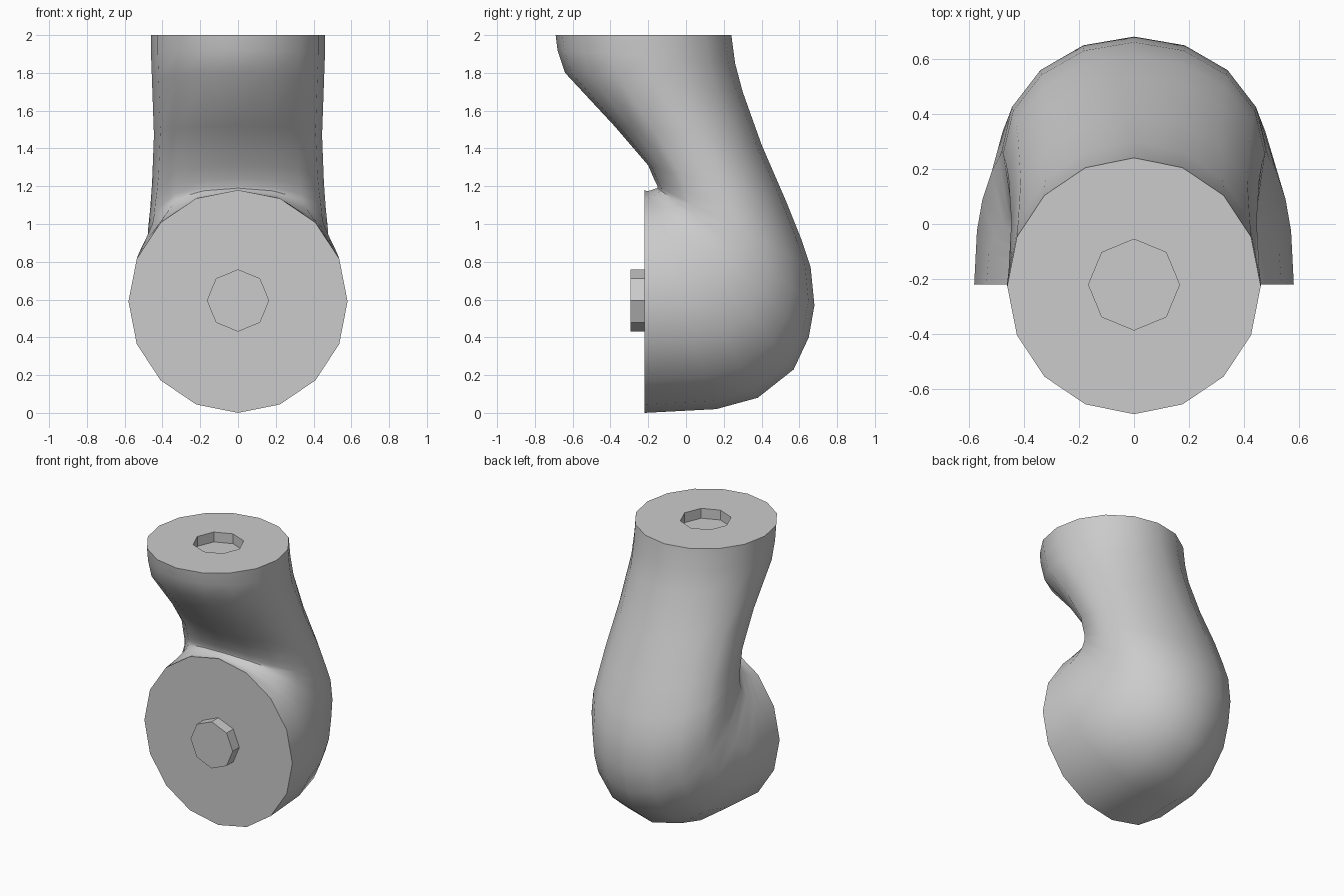
import bpy, bmesh, math
from mathutils import Vector

if "Cube" in bpy.data.objects:
    bpy.data.objects.remove(bpy.data.objects["Cube"], do_unlink=True)

SIDES = 16

# Single grey plastic colour
grey = bpy.data.materials.new("plain grey")
grey.use_nodes = True
colour = (0.6, 0.6, 0.6, 1.0)
grey.diffuse_color = colour
grey.node_tree.nodes["Principled BSDF"].inputs["Base Color"].default_value = colour


def loop(bm, centre, axis_a, axis_b, count, power=1.0):
    """Closed ring around an ellipse; a power below 1 squares off its -a half."""
    ring = []
    for i in range(count):
        angle = 2 * math.pi * i / count
        c, s = math.cos(angle), math.sin(angle)
        if c < -0.001:
            c = -abs(c) ** power
        ring.append(bm.verts.new(centre + axis_a * c + axis_b * s))
    return ring


def skin(bm, first, second):
    """Quads between two matching rings."""
    n = len(first)
    for i in range(n):
        j = (i + 1) % n
        bm.faces.new((first[i], first[j], second[j], second[i]))


def ring_edges(bm, ring):
    return [bm.edges.get((v, ring[i - 1])) for i, v in enumerate(ring)]


def finish(bm, name, angle):
    bmesh.ops.recalc_face_normals(bm, faces=bm.faces)
    mesh = bpy.data.meshes.new(name)
    bm.to_mesh(mesh)
    bm.free()
    mesh.materials.append(grey)
    obj = bpy.data.objects.new(name, mesh)
    bpy.context.collection.objects.link(obj)
    bpy.ops.object.select_all(action='DESELECT')
    obj.select_set(True)
    bpy.context.view_layer.objects.active = obj
    bpy.ops.object.shade_smooth_by_angle(angle=math.radians(angle))


# Bent limb: inner (y, z), outer (y, z), half width, inner squareness power
sections = [
    ((-0.69, 2.0), (0.24, 2.0), 0.46, 1),
    ((-0.68, 1.92), (0.26, 1.85), 0.46, 1),
    ((-0.64, 1.8), (0.3, 1.7), 0.455, 0.95),
    ((-0.38, 1.52), (0.4, 1.42), 0.445, 0.8),
    ((-0.2, 1.31), (0.53, 1.12), 0.455, 0.65),
    ((-0.17, 1.24), (0.61, 0.92), 0.465, 0.6),
    ((-0.15, 1.2), (0.66, 0.77), 0.475, 0.6),
    ((-0.15, 1.19), (0.68, 0.57), 0.48, 0.6),
    ((-0.17, 1.185), (0.65, 0.4), 0.49, 0.65),
    ((-0.18, 1.18), (0.57, 0.23), 0.515, 0.7),
    ((-0.2, 1.175), (0.38, 0.08), 0.55, 0.8),
    ((-0.21, 1.175), (0.16, 0.02), 0.57, 0.9),
    ((-0.22, 1.18), (-0.22, 0.0), 0.58, 1),
]
bm = bmesh.new()
rings = []
for inner, outer, width, power in sections:
    a, b = Vector((0, *inner)), Vector((0, *outer))
    rings.append(loop(bm, (a + b) / 2, (b - a) / 2, Vector((width, 0, 0)), SIDES, power))
for first, second in zip(rings, rings[1:]):
    skin(bm, first, second)
bm.faces.new(rings[-1])

# Socket sunk into the flat top
radius = 0.165
x_axis, y_axis, z_axis = (Vector(v) * radius for v in ((1, 0, 0), (0, 1, 0), (0, 0, 1)))
rim = loop(bm, Vector((0, -0.22, 2.0)), x_axis, y_axis, 8)
floor = loop(bm, Vector((0, -0.22, 1.93)), x_axis, y_axis, 8)
skin(bm, rim, floor)
bm.faces.new(floor)
bmesh.ops.triangle_fill(bm, use_beauty=True, use_dissolve=False,
                        edges=ring_edges(bm, rings[0]) + ring_edges(bm, rim))
finish(bm, "bent_limb", 42)

# Peg on the flat front
bm = bmesh.new()
back = loop(bm, Vector((0, -0.21, 0.595)), x_axis, z_axis, 8)
front = loop(bm, Vector((0, -0.295, 0.595)), x_axis, z_axis, 8)
skin(bm, back, front)
bm.faces.new(back)
bm.faces.new(front)
finish(bm, "front_peg", 30)
